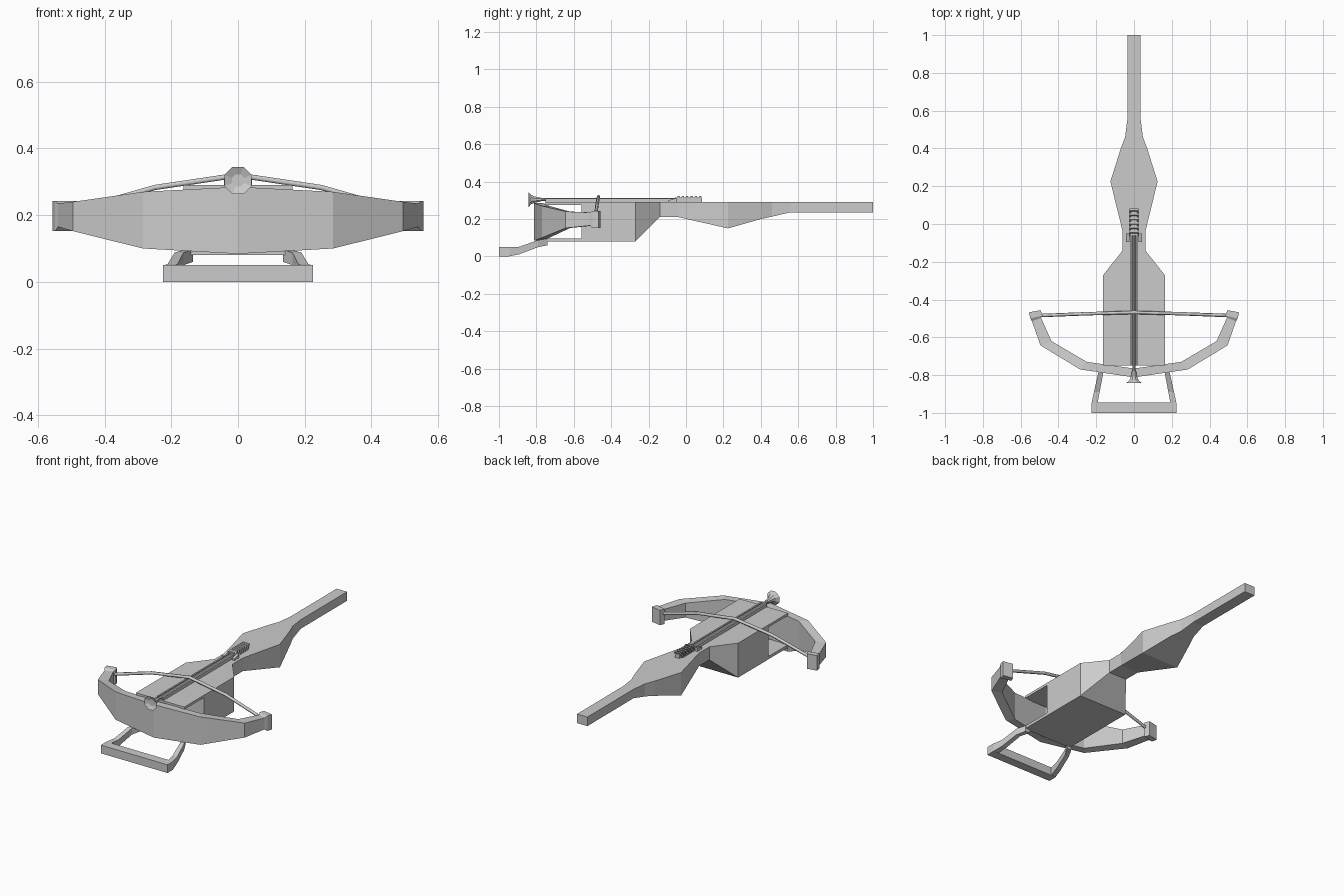
import bpy, bmesh, math
from mathutils import Vector

if "Cube" in bpy.data.objects:
    bpy.data.objects.remove(bpy.data.objects["Cube"])


def make(name, verts, faces):
    me = bpy.data.meshes.new(name)
    bm = bmesh.new()
    vs = [bm.verts.new(v) for v in verts]
    for f in faces:
        bm.faces.new([vs[i] for i in f])
    bmesh.ops.recalc_face_normals(bm, faces=bm.faces)
    bm.to_mesh(me)
    bm.free()
    ob = bpy.data.objects.new(name, me)
    bpy.context.collection.objects.link(ob)
    return ob


def loft(name, rings):
    """Skin a list of equal-length closed rings and cap both ends."""
    n = len(rings[0])
    verts = [v for r in rings for v in r]
    faces = [(i * n + j, i * n + (j + 1) % n, (i + 1) * n + (j + 1) % n, (i + 1) * n + j)
             for i in range(len(rings) - 1) for j in range(n)]
    faces += [tuple(range(n)), tuple(range(len(verts) - n, len(verts)))]
    return make(name, verts, faces)


def rect(y, x0, x1, z0, z1):
    return [(x0, y, z0), (x1, y, z0), (x1, y, z1), (x0, y, z1)]


def box(name, x0, x1, y0, y1, z0, z1):
    return loft(name, [rect(y0, x0, x1, z0, z1), rect(y1, x0, x1, z0, z1)])


def lathe_y(name, profile, z, n=8):
    """Round part along y from (y, radius) pairs."""
    ang = [2 * math.pi * (k + 0.5) / n for k in range(n)]
    return loft(name, [[(r * math.cos(a), y, z + r * math.sin(a)) for a in ang]
                       for y, r in profile])


def tube(name, pts, radius):
    cu = bpy.data.curves.new(name, 'CURVE')
    cu.dimensions = '3D'
    cu.bevel_depth = radius
    cu.bevel_resolution = 1
    cu.use_fill_caps = True
    sp = cu.splines.new('POLY')
    sp.points.add(len(pts) - 1)
    for p, co in zip(sp.points, pts):
        p.co = (*co, 1)
    ob = bpy.data.objects.new(name, cu)
    bpy.context.collection.objects.link(ob)
    return ob


# Stock: y, half width, underside height
TOP = 0.29
stock = [(-0.56, 0.163, 0.08), (-0.27, 0.163, 0.08), (-0.14, 0.06, 0.21),
         (-0.04, 0.06, 0.21), (0.225, 0.125, 0.15), (0.40, 0.07, 0.20),
         (0.46, 0.047, 0.213), (0.555, 0.035, 0.235), (1.0, 0.035, 0.235)]
loft("stock", [rect(y, -w, w, z, TOP) for y, w, z in stock])

# Open fore-end that holds the bow
box("upper_plate", -0.163, 0.163, -0.75, -0.56, 0.275, TOP)
box("lower_plate", -0.163, 0.163, -0.75, -0.56, 0.08, 0.097)

# Bow limbs: outer x, y, inner x, y, bottom z, top z
half = [(0.285, -0.77, 0.25, -0.73, 0.10, 0.27),
        (0.495, -0.643, 0.437, -0.62, 0.152, 0.24),
        (0.54, -0.515, 0.492, -0.497, 0.165, 0.235),
        (0.549, -0.50, 0.484, -0.485, 0.152, 0.243),
        (0.557, -0.468, 0.495, -0.456, 0.152, 0.243)]
center = (0, -0.812, 0, -0.765, 0.084, 0.285)
sections = [(-a, b, -c, d, e, f) for a, b, c, d, e, f in reversed(half)] + [center] + half
loft("bow", [[(a, b, e), (c, d, e), (c, d, f), (a, b, f)] for a, b, c, d, e, f in sections])

# Bowstring
tube("bowstring", [(-0.505, -0.485, 0.21), (-0.25, -0.475, 0.283), (0, -0.468, 0.32),
                   (0.25, -0.475, 0.283), (0.505, -0.485, 0.21)], 0.009)

# Foot stirrup
box("stirrup_bar", -0.225, 0.225, -1.0, -0.945, 0, 0.05)
arm = [(-0.95, 0.193, 0.225, 0.0, 0.05), (-0.89, 0.182, 0.212, 0.012, 0.052),
       (-0.79, 0.163, 0.19, 0.05, 0.088), (-0.74, 0.135, 0.165, 0.06, 0.095)]
for s, side in ((-1, "left"), (1, "right")):
    loft("stirrup_arm_" + side, [rect(y, s * a, s * b, z0, z1) for y, a, b, z0, z1 in arm])
    # Guide rails and latch lugs
    box("guide_rail_" + side, s * 0.011, s * 0.02, -0.75, -0.05, TOP - 0.005, 0.31)
    loft("latch_lug_" + side, [rect(-0.095, s * 0.025, s * 0.042, TOP - 0.005, 0.30),
                               rect(-0.05, s * 0.025, s * 0.042, TOP - 0.005, 0.312)])

# Bolt shaft with flared blunt head
lathe_y("bolt_shaft", [(-0.80, 0.009), (0.07, 0.009)], 0.304)
lathe_y("bolt_head", [(-0.775, 0.011), (-0.81, 0.018), (-0.828, 0.027), (-0.842, 0.044),
                      (-0.832, 0.02)], 0.304)

# Ridged fletching: slanted vanes along the tail of the bolt
box("fletching_core", -0.016, 0.016, -0.06, 0.085, 0.292, 0.315)
for i in range(6):
    y = -0.055 + i * 0.023
    verts = [Vector((x, y + dy + (z - 0.305) * 0.6, z))
             for dy in (0, 0.012) for x, z in
             ((-0.024, 0.289), (0.024, 0.289), (0.024, 0.322), (-0.024, 0.322))]
    loft("fletching_vane", [verts[:4], verts[4:]])
